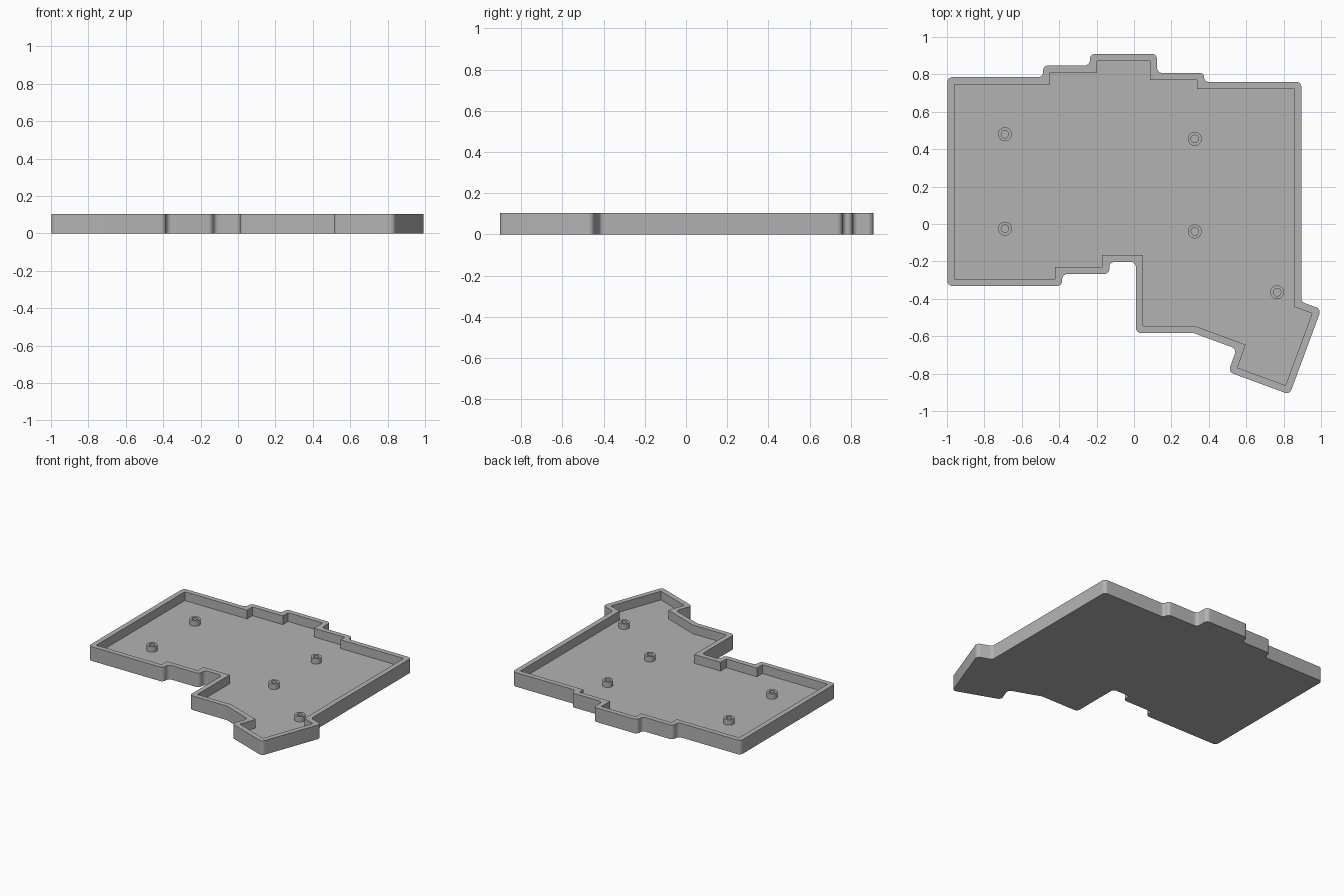
import bpy, bmesh, math
from mathutils import Vector

cube = bpy.data.objects.get("Cube")
if cube:
    bpy.data.objects.remove(cube, do_unlink=True)

HEIGHT, FLOOR, POST_TOP = 0.105, 0.04, 0.08
WALL, RADIUS = 0.038, 0.027

grey = bpy.data.materials.new("plain grey")
grey.use_nodes = True
colour = (0.45, 0.45, 0.45, 1)
grey.diffuse_color = colour
grey.node_tree.nodes["Principled BSDF"].inputs["Base Color"].default_value = colour

# Inner outline of the tray, clockwise from the back left corner
inner = [Vector(p) for p in [
    (-.96, .747), (-.448, .747), (-.448, .81), (-.198, .81), (-.198, .872),
    (.085, .872), (.085, .77), (.337, .77), (.337, .722), (.857, .722),
    (.857, -.443), (.952, -.478), (.81, -.863), (.553, -.768), (.597, -.645),
    (.325, -.545), (.048, -.545), (.048, -.165), (-.17, -.165),
    (-.17, -.23), (-.422, -.23), (-.422, -.293), (-.96, -.293)]]


def offset(points, dist):
    """Push a clockwise outline outwards by dist, keeping sharp corners."""
    result = []
    for i, p in enumerate(points):
        a = (p - points[i - 1]).normalized()
        b = (points[(i + 1) % len(points)] - p).normalized()
        na, nb = Vector((-a.y, a.x)), Vector((-b.y, b.x))
        result.append(p + (na + nb) * dist / (1 + na.dot(nb)))
    return result


def rounded(points, radius, steps=6):
    """Replace each corner by an arc, limited to half of the shorter edge."""
    result = []
    for i, p in enumerate(points):
        to_a = points[i - 1] - p
        to_b = points[(i + 1) % len(points)] - p
        half = to_a.angle(to_b) / 2
        cut = min(radius / math.tan(half), 0.48 * to_a.length, 0.48 * to_b.length)
        r = cut * math.tan(half)
        centre = p + (to_a.normalized() + to_b.normalized()).normalized() * r / math.sin(half)
        start = p + to_a.normalized() * cut - centre
        end = p + to_b.normalized() * cut - centre
        for k in range(steps + 1):
            t = k / steps
            result.append(centre + (start * (1 - t) + end * t).normalized() * r)
    return result


def ring(bm, points, z):
    return [bm.verts.new((p.x, p.y, z)) for p in points]


def bridge(bm, low, high):
    n = len(low)
    return [bm.faces.new((low[i], low[(i + 1) % n], high[(i + 1) % n], high[i]))
            for i in range(n)]


def finish(bm, name):
    bmesh.ops.recalc_face_normals(bm, faces=bm.faces)
    mesh = bpy.data.meshes.new(name)
    bm.to_mesh(mesh)
    bm.free()
    mesh.materials.append(grey)
    obj = bpy.data.objects.new(name, mesh)
    bpy.context.collection.objects.link(obj)
    bpy.ops.object.select_all(action="DESELECT")
    obj.select_set(True)
    bpy.context.view_layer.objects.active = obj
    bpy.ops.object.shade_smooth_by_angle(angle=math.radians(30))
    return obj


# Tray: rounded outside, sharp pocket, flat rim
outer = rounded(offset(inner, WALL), RADIUS)
bm = bmesh.new()
base, top = ring(bm, outer, 0), ring(bm, outer, HEIGHT)
floor, lip = ring(bm, inner, FLOOR), ring(bm, inner, HEIGHT)
bm.faces.new(base)
bm.faces.new(floor)
bridge(bm, base, top)
bridge(bm, floor, lip)
rim = [e for e in bm.edges if all(v.co.z > HEIGHT - 0.001 for v in e.verts)]
bmesh.ops.triangle_fill(bm, use_beauty=True, edges=rim, normal=(0, 0, 1))
finish(bm, "tray")

# Hollow screw posts standing on the floor
posts = {"back_left_post": (-.69, .48), "front_left_post": (-.69, -.025),
         "back_right_post": (.325, .455), "front_right_post": (.325, -.04),
         "corner_post": (.765, -.365)}
SIDES = 32
for name, (x, y) in posts.items():
    bm = bmesh.new()
    rings = []
    for r, z in ((.037, FLOOR), (.037, POST_TOP), (.02, POST_TOP), (.02, FLOOR)):
        angles = [math.tau * i / SIDES for i in range(SIDES)]
        rings.append(ring(bm, [Vector((x + r * math.cos(a), y + r * math.sin(a)))
                               for a in angles], z))
    for low, high in zip(rings, rings[1:]):
        bridge(bm, low, high)
    # Keep the open shell facing outwards by closing its hidden underside
    bridge(bm, rings[3], rings[0])
    finish(bm, name)
